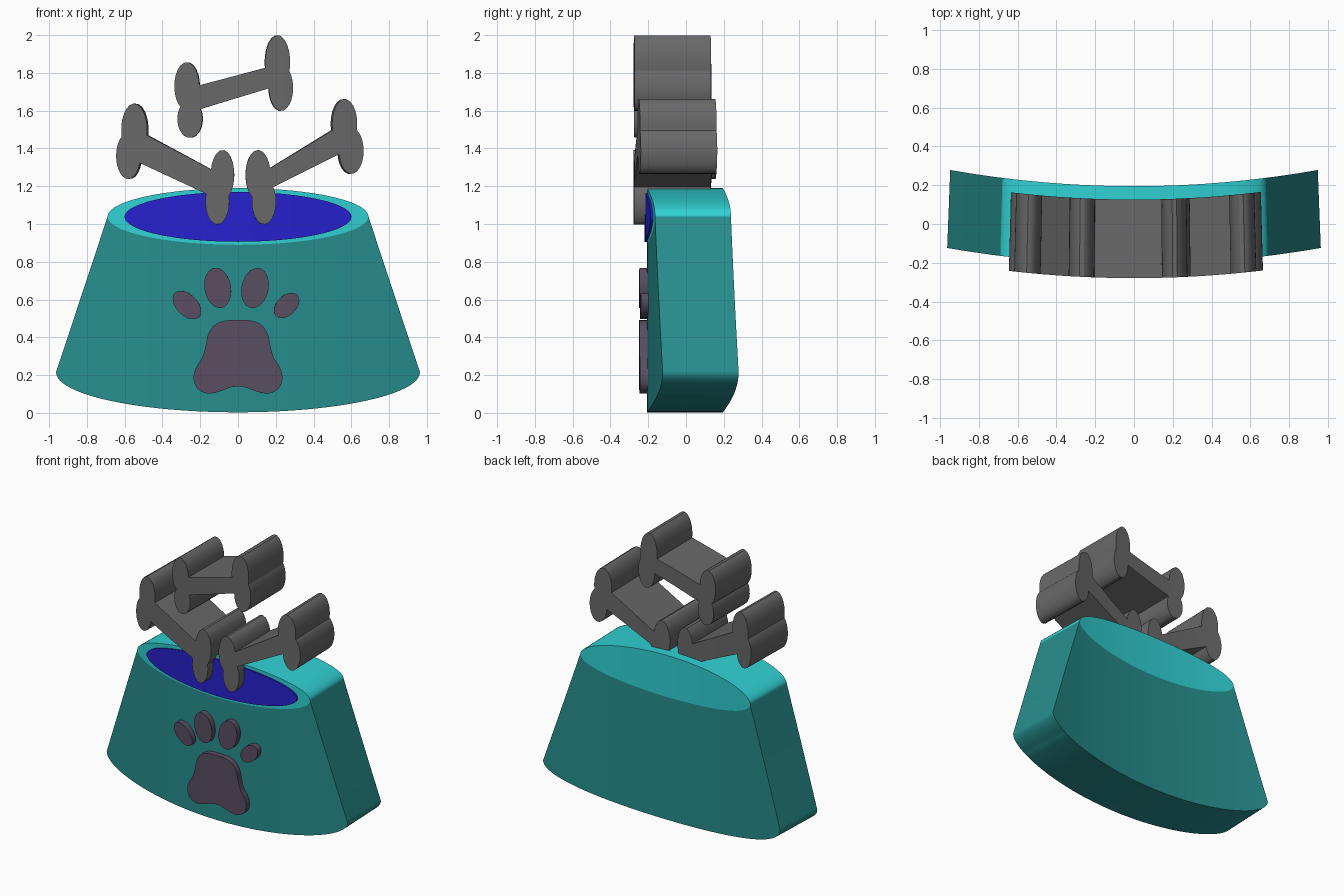
import bpy, bmesh, math
from mathutils import Vector

if "Cube" in bpy.data.objects:
    bpy.data.objects.remove(bpy.data.objects["Cube"])

DEPTH = 0.402
BEND = 0.09      # every part follows one shallow curve across the width
TAPER = 0.04     # slight narrowing towards the back


def material(name, rgb):
    m = bpy.data.materials.new(name)
    m.diffuse_color = (*rgb, 1)
    m.use_nodes = True
    m.node_tree.nodes["Principled BSDF"].inputs["Base Color"].default_value = m.diffuse_color
    return m


def slab(name, outline, front, mat=None, depth=DEPTH):
    """Extrude an x-z outline backwards, slice it along x and curve it."""
    bm = bmesh.new()
    face = bm.faces.new([bm.verts.new((x, front, z)) for x, z in outline])
    ext = bmesh.ops.extrude_face_region(bm, geom=[face], use_keep_orig=True)
    moved = [v for v in ext["geom"] if isinstance(v, bmesh.types.BMVert)]
    bmesh.ops.translate(bm, verts=moved, vec=(0, depth, 0))
    bmesh.ops.triangulate(bm, faces=[f for f in bm.faces if len(f.verts) > 4])
    for i in range(-23, 24):
        bmesh.ops.bisect_plane(bm, geom=bm.verts[:] + bm.edges[:] + bm.faces[:], dist=1e-5,
                               plane_co=(i * 0.0417, 0, 0), plane_no=(1, 0, 0))
    for v in bm.verts:
        x, y = v.co.x, v.co.y
        v.co.x = x * (1 - TAPER * (y + 0.2))
        v.co.y = y + BEND * x * x
    bmesh.ops.remove_doubles(bm, verts=bm.verts[:], dist=1e-5)
    bmesh.ops.recalc_face_normals(bm, faces=bm.faces[:])
    me = bpy.data.meshes.new(name)
    bm.to_mesh(me)
    bm.free()
    ob = bpy.data.objects.new(name, me)
    bpy.context.collection.objects.link(ob)
    if mat:
        me.materials.append(mat)
    bpy.ops.object.select_all(action='DESELECT')
    ob.select_set(True)
    bpy.context.view_layer.objects.active = ob
    bpy.ops.object.shade_smooth_by_angle(angle=math.radians(30))
    return ob


def arc(cx, cz, a, b, start, end, n, tilt=0, closed=False):
    pts = []
    c, s = math.cos(math.radians(tilt)), math.sin(math.radians(tilt))
    for i in range(n if closed else n + 1):
        t = math.radians(start + (end - start) * i / n)
        u, w = a * math.cos(t), b * math.sin(t)
        pts.append((cx + u * c - w * s, cz + u * s + w * c))
    return pts


def ellipse(cx, cz, a, b, tilt=0, n=48):
    return arc(cx, cz, a, b, 0, 360, n, tilt, True)


def smooth_loop(p, steps=6):
    """Closed smooth curve through the given points."""
    out, n = [], len(p)
    for i in range(n):
        a, b, c, d = (Vector(p[(i + k) % n]) for k in (-1, 0, 1, 2))
        for j in range(steps):
            t = j / steps
            out.append(tuple(0.5 * (2 * b + (c - a) * t + (2 * a - 5 * b + 4 * c - d) * t * t
                                    + (3 * b - a - 3 * c + d) * t ** 3)))
    return out


def knob(lobes, p_from, p_to, n=44):
    """Outer edge of two overlapping ellipses, counter-clockwise between two shaft corners."""
    ox = sum(l[0] for l in lobes) / 2
    oz = sum(l[1] for l in lobes) / 2
    t0 = math.atan2(p_from[1] - oz, p_from[0] - ox)
    t1 = math.atan2(p_to[1] - oz, p_to[0] - ox)
    while t1 <= t0:
        t1 += 2 * math.pi
    pts = []
    for i in range(n + 1):
        t = t0 + (t1 - t0) * i / n
        dx, dz = math.cos(t), math.sin(t)
        best = 0
        for cx, cz, a, b in lobes:
            ex, ez = ox - cx, oz - cz
            A = (dx / a) ** 2 + (dz / b) ** 2
            B = ex * dx / a ** 2 + ez * dz / b ** 2
            C = (ex / a) ** 2 + (ez / b) ** 2 - 1
            best = max(best, (-B + math.sqrt(max(B * B - A * C, 0))) / A)
        pts.append((ox + dx * best, oz + dz * best))
    return pts


teal = material("teal", (0.02, 0.27, 0.27))
light_teal = material("light_teal", (0.03, 0.64, 0.66))
blue = material("blue", (0.02, 0.015, 0.62))
plum = material("plum", (0.10, 0.075, 0.12))
grey = material("dark_grey", (0.14, 0.14, 0.14))

# Bowl body, rim and inside
body = arc(0, 0.215, 0.963, 0.212, 180, 360, 48) + arc(0, 1.04, 0.69, 0.15, 360, 180, 48)
slab("bowl_body", body, -0.207, teal)
slab("bowl_rim", ellipse(0, 1.04, 0.69, 0.15, n=96), -0.207, light_teal)
slab("bowl_inside", ellipse(0, 1.038, 0.6, 0.132, n=96), -0.219, blue, 0.38)

# Paw print
half = [(0.07, 0.488), (0.125, 0.465), (0.158, 0.415), (0.17, 0.36), (0.188, 0.296),
        (0.222, 0.238), (0.235, 0.185), (0.217, 0.132), (0.164, 0.103), (0.106, 0.111), (0.045, 0.133)]
pad = [(0, 0.491)] + half + [(0, 0.139)] + [(-x, z) for x, z in reversed(half)]
slab("paw_pad", smooth_loop(pad), -0.248, plum, 0.15)
toes = [(-0.27, 0.571, 0.09, 0.056, -45), (-0.107, 0.662, 0.107, 0.07, 100),
        (0.09, 0.661, 0.107, 0.071, 78), (0.257, 0.569, 0.079, 0.052, 45)]
for i, t in enumerate(toes):
    slab(f"paw_toe_{i + 1}", ellipse(*t), -0.248, plum, 0.15)

# Bones: two lobes per end (x, z, half width, half height), then the shaft corners
# in the order top left, bottom left, bottom right, top right
bones = {
    "top_bone": ([(-0.27, 1.73, 0.066, 0.127), (-0.254, 1.556, 0.066, 0.1)],
                 [(0.209, 1.857, 0.066, 0.143), (0.227, 1.72, 0.064, 0.122)],
                 [(-0.21, 1.725), (-0.196, 1.608), (0.16, 1.714), (0.148, 1.825)]),
    "left_bone": ([(-0.548, 1.5, 0.068, 0.138), (-0.579, 1.36, 0.064, 0.122)],
                  [(-0.082, 1.26, 0.062, 0.132), (-0.109, 1.117, 0.063, 0.12)],
                  [(-0.482, 1.47), (-0.518, 1.323), (-0.167, 1.16), (-0.148, 1.302)]),
    "right_bone": ([(0.106, 1.26, 0.066, 0.132), (0.137, 1.117, 0.064, 0.12)],
                   [(0.563, 1.53, 0.066, 0.132), (0.598, 1.387, 0.065, 0.122)],
                   [(0.17, 1.297), (0.2, 1.196), (0.534, 1.37), (0.498, 1.497)]),
}
for name, (left, right, (tl, bl, br, tr)) in bones.items():
    slab(name, knob(left, tl, bl) + knob(right, br, tr), -0.279, grey, 0.405)
